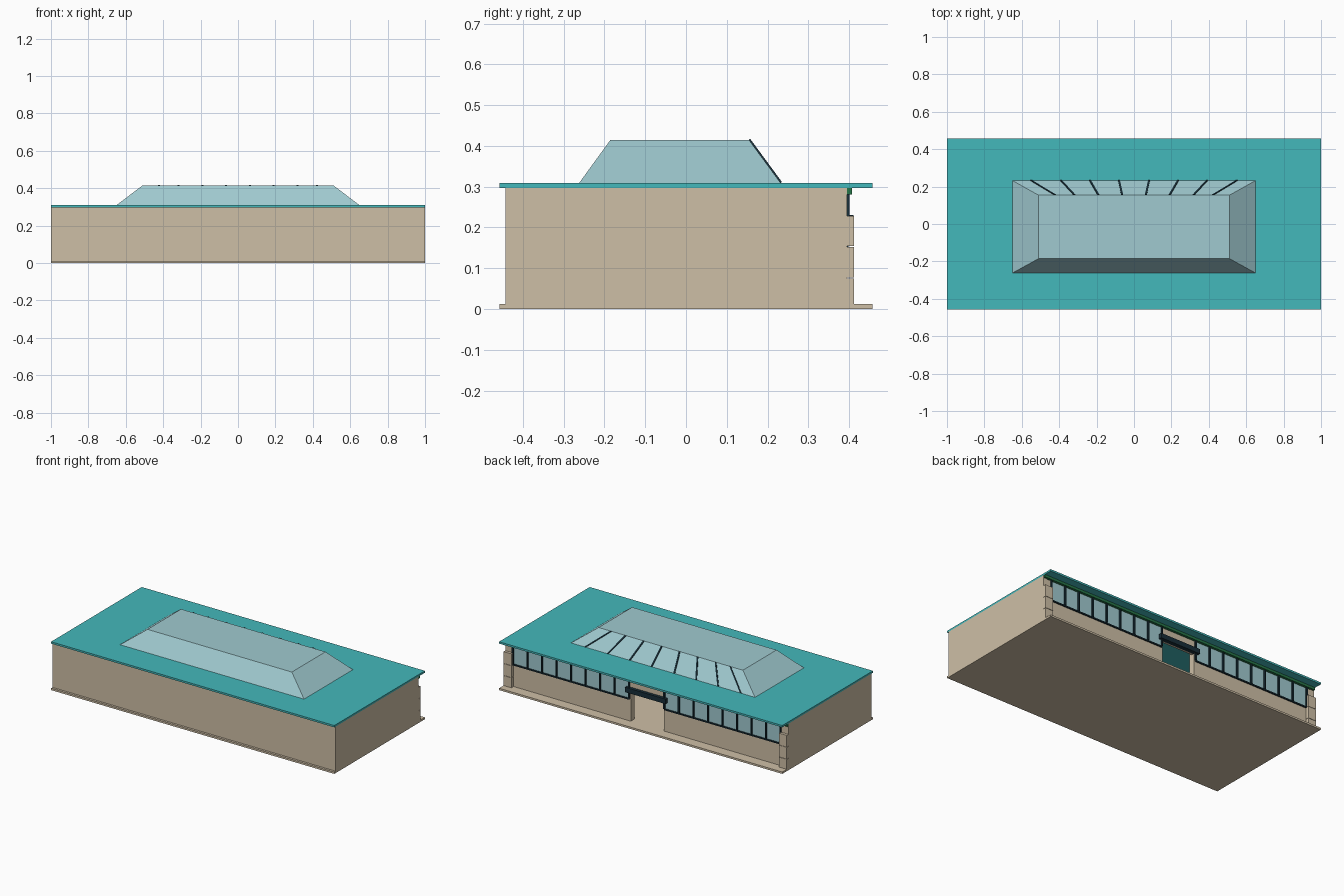
import bpy, bmesh
from mathutils import Vector

if "Cube" in bpy.data.objects:
    bpy.data.objects.remove(bpy.data.objects["Cube"])


def material(name, rgb):
    m = bpy.data.materials.new(name)
    lin = [(c / 255 / 12.92 if c < 11 else ((c / 255 + 0.055) / 1.055) ** 2.4) for c in rgb]
    m.diffuse_color = (*lin, 1)
    m.use_nodes = True
    m.node_tree.nodes["Principled BSDF"].inputs["Base Color"].default_value = m.diffuse_color
    return m


STONE = material("beige_stone", (206, 191, 166))
TEAL = material("teal_roof", (68, 184, 187))
GLASS = material("pale_glass", (160, 202, 208))
NAVY = material("dark_navy", (24, 46, 56))
GREEN = material("green_trim", (38, 118, 72))


def finish(name, bm, mat):
    bmesh.ops.recalc_face_normals(bm, faces=bm.faces)
    mesh = bpy.data.meshes.new(name)
    bm.to_mesh(mesh)
    bm.free()
    mesh.materials.append(mat)
    ob = bpy.data.objects.new(name, mesh)
    bpy.context.collection.objects.link(ob)
    return ob


def add_box(bm, x, y, z):
    """Add a box spanning the given (min, max) ranges."""
    v = bmesh.ops.create_cube(bm, size=1)["verts"]
    for p in v:
        p.co = [a + (b - a) * (c + 0.5) for (a, b), c in zip((x, y, z), p.co)]


def boxes(name, mat, *ranges):
    bm = bmesh.new()
    for r in ranges:
        add_box(bm, *r)
    return finish(name, bm, mat)


def both(x, y, z):
    """A box and its mirror image across x = 0."""
    return [(x, y, z), ((-x[1], -x[0]), y, z)]


# Floor and roof slabs
boxes("base_slab", STONE, ((-1, 1), (-0.457, 0.457), (0, 0.012)))
boxes("roof_slab", TEAL, ((-1, 1), (-0.457, 0.457), (0.297, 0.309)))

# Hollow shell: long front wall and two end walls
boxes("front_wall", STONE, ((-1, 1), (-0.443, -0.42), (0.012, 0.297)))
boxes("end_walls", STONE, *both((0.975, 1), (-0.42, 0.395), (0.012, 0.297)))

# Back wall below the windows, with door posts and a panel over the door
boxes("back_low_wall", STONE, *both((0.117, 0.975), (0.35, 0.39), (0.012, 0.153)))
boxes("door_posts", STONE, *both((0.117, 0.13), (0.35, 0.392), (0.153, 0.28)))
boxes("door_panel", STONE, ((-0.117, 0.117), (0.37, 0.391), (0.2, 0.297)))
boxes("corner_piers", STONE, *both((0.945, 0.975), (0.35, 0.394), (0.153, 0.28)))

# Corner pillars of three stacked blocks
blocks = []
for i in range(3):
    z0 = 0.012 if i == 0 else 0.0765 * i + 0.001
    blocks += both((0.945, 1), (0.38, 0.412), (z0, 0.0765 * (i + 1) - 0.001))
boxes("corner_pillars", STONE, *blocks)

# Window bands: glass, sills and mullions
X0, X1, PANES = 0.125, 0.945, 8
boxes("window_glass", GLASS, *both((X0, X1), (0.37, 0.391), (0.155, 0.281)))
frames = both((X0, X1), (0.37, 0.398), (0.15, 0.158))
for i in range(PANES + 1):
    x = X0 + (X1 - X0) * i / PANES
    frames += both((x - 0.005, x + 0.005), (0.375, 0.401), (0.158, 0.281))
boxes("window_frames", NAVY, *frames)

# Trim under the roof and canopy over the door
boxes("header_trim", GREEN, ((-0.999, 0.999), (0.37, 0.407), (0.281, 0.297)))
boxes("door_canopy", NAVY, ((-0.143, 0.143), (0.385, 0.411), (0.199, 0.23)))

# Skylight: tapered glass block on the roof
bm = bmesh.new()
add_box(bm, (-0.65, 0.65), (-0.262, 0.232), (0.309, 0.415))
for v in bm.verts:
    if v.co.z > 0.4:
        v.co.x = 0.51 if v.co.x > 0 else -0.51
        v.co.y = 0.154 if v.co.y > 0 else -0.185
finish("skylight", bm, GLASS)

# Fanned bars on the back slope of the skylight
bm = bmesh.new()
normal = Vector((0, 0.106, 0.078)).normalized() * 0.004
for low, high in ((0.08, 0.063), (0.235, 0.19), (0.39, 0.318), (0.55, 0.421)):
    for s in (-1, 1):
        base = [Vector((s * low - 0.005, 0.232, 0.309)), Vector((s * low + 0.005, 0.232, 0.309)),
                Vector((s * high + 0.005, 0.154, 0.415)), Vector((s * high - 0.005, 0.154, 0.415))]
        a = [bm.verts.new(p) for p in base]
        b = [bm.verts.new(p + normal) for p in base]
        bm.faces.new(a)
        bm.faces.new(b)
        for i in range(4):
            j = (i + 1) % 4
            bm.faces.new((a[i], a[j], b[j], b[i]))
finish("skylight_bars", bm, NAVY)
